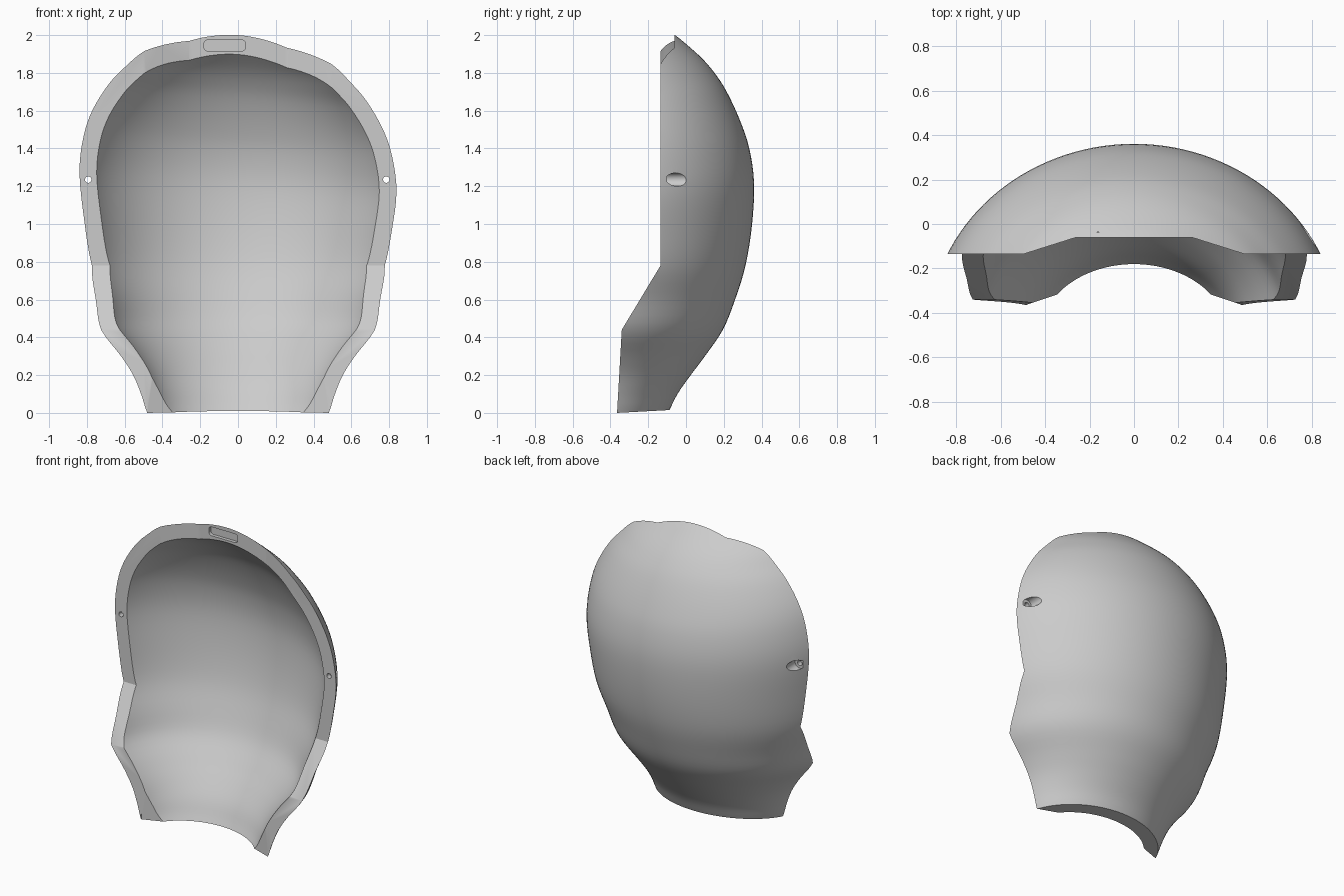
import bpy, bmesh, math
from mathutils import Vector

cube = bpy.data.objects.get("Cube")
if cube:
    bpy.data.objects.remove(cube, do_unlink=True)

THICK = 0.08
CENTRE_Y = -0.5      # shared centre of the elliptical sections
STEPS, SIDES = 4, 64

# Sections of the outer skin: height, rearmost y, half width of ellipse
SECTIONS = [
    (-.12, -.16, .46), (0, -.095, .51), (.1, -.045, .54), (.2, .025, .578),
    (.3, .10, .64), (.44, .195, .745), (.6, .26, .80), (.78, .315, .867),
    (1.0, .35, .903), (1.22, .36, .927), (1.4, .335, .911), (1.55, .285, .87),
    (1.7, .215, .79), (1.8, .15, .71), (1.88, .08, .64), (1.96, -.01, .53),
    (2.0, -.06, .46), (2.06, -.14, .36), (2.14, -.26, .22)]


def link(name, bm):
    mesh = bpy.data.meshes.new(name)
    bm.to_mesh(mesh)
    bm.free()
    obj = bpy.data.objects.new(name, mesh)
    bpy.context.collection.objects.link(obj)
    return obj


def smooth_rows(keys):
    """Catmull-Rom interpolation through the section table."""
    k = [Vector(p) for p in keys]
    k = [2 * k[0] - k[1]] + k + [2 * k[-1] - k[-2]]
    rows = []
    for a, b, c, d in zip(k, k[1:], k[2:], k[3:]):
        for s in range(STEPS):
            t = s / STEPS
            rows.append(0.5 * (2 * b + (c - a) * t + (2 * a - 5 * b + 4 * c - d) * t * t
                               + (3 * b - a - 3 * c + d) * t ** 3))
    return rows + [k[-2]]


def prism(name, points, axis, low, high):
    """Extrude a flat outline along one axis to make a cutter."""
    bm = bmesh.new()
    def place(p, d):
        co = list(p)
        co.insert(axis, d)
        return bm.verts.new(co)
    a = [place(p, low) for p in points]
    b = [place(p, high) for p in points]
    bm.faces.new(a)
    bm.faces.new(b[::-1])
    for i in range(len(a)):
        j = (i + 1) % len(a)
        bm.faces.new((a[i], b[i], b[j], a[j]))
    bmesh.ops.recalc_face_normals(bm, faces=bm.faces)
    return link(name, bm)


def rounded(cx, cz, half_w, half_h, radius, n=8):
    """Rounded rectangle outline; equal sizes give a circle."""
    pts = []
    for q, (sx, sz) in enumerate([(1, 1), (-1, 1), (-1, -1), (1, -1)]):
        for i in range(n):
            a = (q + (i + 0.5) / n) * math.pi / 2
            pts.append((cx + sx * (half_w - radius) + radius * math.cos(a),
                        cz + sz * (half_h - radius) + radius * math.sin(a)))
    return pts


# Outer skin: a stack of half ellipses, slightly skewed near the crown
bm = bmesh.new()
grid = []
for z, back, half in smooth_rows(SECTIONS):
    t = min(max((z - 0.6) / 0.8, 0), 1)
    skew = 0.07 * t * t * (3 - 2 * t)
    row = []
    for j in range(SIDES + 1):
        a = math.radians(-88 + 176 * j / SIDES)
        x = half * math.sin(a)
        row.append(bm.verts.new((x, CENTRE_Y + (back - CENTRE_Y) * math.cos(a), z - skew * x)))
    grid.append(row)
for lower, upper in zip(grid, grid[1:]):
    for j in range(SIDES):
        bm.faces.new((lower[j], upper[j], upper[j + 1], lower[j + 1]))
shell = link("rear_shell", bm)

bpy.ops.object.select_all(action='DESELECT')
bpy.context.view_layer.objects.active = shell
shell.select_set(True)
wall = shell.modifiers.new("wall", 'SOLIDIFY')
wall.thickness = THICK
wall.offset = -1
bpy.ops.object.modifier_apply(modifier=wall.name)


def cut(cutter, operation='DIFFERENCE'):
    cutter.hide_render = True
    mod = shell.modifiers.new("cut", 'BOOLEAN')
    mod.operation = operation
    mod.solver = 'EXACT'
    mod.object = cutter
    bpy.ops.object.modifier_apply(modifier=mod.name)
    bpy.data.objects.remove(cutter, do_unlink=True)


# Side profile of the kept volume: base, neck flare, front rim
cut(prism("side_profile", [(-.365, 0), (-.34, .44), (-.135, .78), (-.135, 2.4),
                           (.7, 2.4), (.7, .05), (-.09, .015)], 0, -1.2, 1.2), 'INTERSECT')


def front_notch(name, inner, inner_y, outer, outer_y, low, high):
    cut(prism(name, [(-outer, outer_y), (-inner, inner_y), (inner, inner_y),
                     (outer, outer_y), (outer, -.7), (-outer, -.7)], 2, low, high))


front_notch("crown_notch", .26, -.06, .5, -.136, 1.5, 2.3)
front_notch("neck_bevel", .31, -.305, .48, -.362, -.3, .4)

# Shallow slot in the crown rim
cut(prism("crown_slot", rounded(-.07, 1.945, .11, .03, .022), 1, -.2, -.037))

# Screw holes with counterbores at each side
for x in (-.793, .785):
    cut(prism("screw_hole", rounded(x, 1.235, .017, .017, .017), 1, -.3, .3))
    cut(prism("counterbore", rounded(x, 1.235, .035, .035, .035), 1, -.1, .2))

# Single plain material
grey = bpy.data.materials.new("light_grey")
grey.use_nodes = True
colour = (0.6, 0.6, 0.6, 1)
grey.diffuse_color = colour
grey.node_tree.nodes["Principled BSDF"].inputs["Base Color"].default_value = colour
shell.data.materials.clear()
shell.data.materials.append(grey)

bpy.ops.object.shade_smooth_by_angle(angle=math.radians(30))
